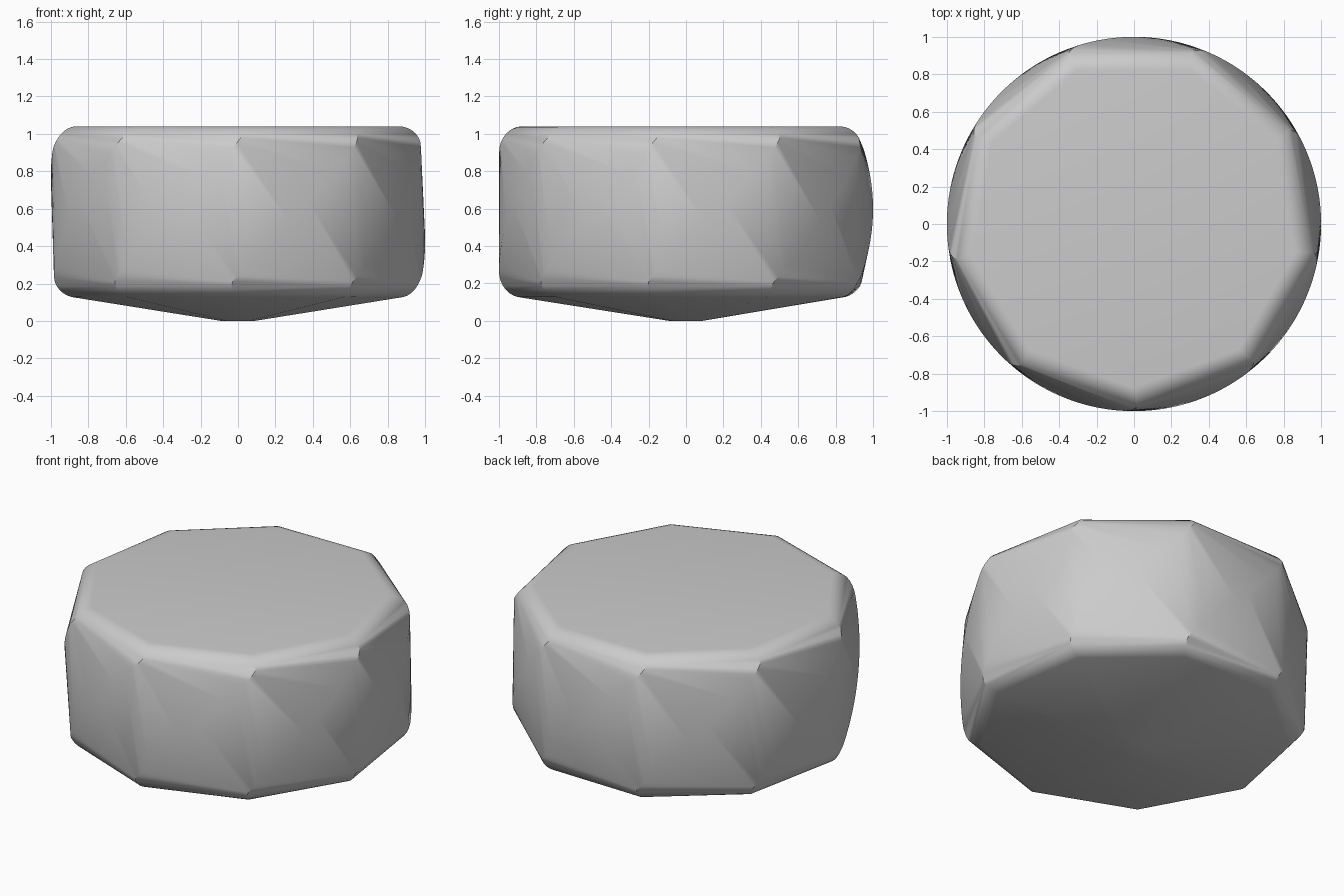
import bpy
import bmesh
from math import radians, sin, cos, pi

cube = bpy.data.objects.get("Cube")
if cube:
    bpy.data.objects.remove(cube)

SIDES = 9
TOP, RIM, ROUND_R, ROUND_Z = 1.04, 0.125, 0.125, 0.14


def ridge_angle(z):
    """Helical ridge, with the twist easing off at both rims."""
    return -88 - 57 * (0.985 - min(max(z, 0.2), 0.985))


# Ridge profile: rounded upper edge, straight flank, rounded lower edge
profile = []
for i in range(9):
    t = i / 8 * pi / 2
    r = 1 - ROUND_R * (1 - sin(t))
    drop = ROUND_Z * (1 - cos(t))
    turn = 2 * (1 - t / (pi / 2))
    profile.append((r, TOP - drop, ridge_angle(TOP - drop) - turn))
    profile.append((r, RIM + drop, ridge_angle(RIM + drop) + turn))
for i in range(1, 24):
    z = RIM + ROUND_Z + (TOP - RIM - 2 * ROUND_Z) * i / 24
    profile.append((1, z, ridge_angle(z)))
# Small flat tip under the shallow conical base
profile.append((0.09, 0, -92))

# Repeat the ridge around the axis and wrap a taut skin over it
bm = bmesh.new()
for r, z, angle in profile:
    for k in range(SIDES):
        a = radians(angle + 360 * k / SIDES)
        bm.verts.new((r * cos(a), r * sin(a), z))
hull = bmesh.ops.convex_hull(bm, input=bm.verts)
unused = {v for v in hull["geom_interior"] + hull["geom_unused"]
          if isinstance(v, bmesh.types.BMVert)}
bmesh.ops.delete(bm, geom=list(unused), context="VERTS")
bmesh.ops.dissolve_limit(bm, angle_limit=radians(0.3), verts=bm.verts, edges=bm.edges)
bmesh.ops.recalc_face_normals(bm, faces=bm.faces)

mesh = bpy.data.meshes.new("twisted_drum")
bm.to_mesh(mesh)
bm.free()
drum = bpy.data.objects.new("twisted_drum", mesh)
bpy.context.collection.objects.link(drum)

# Plain grey surface
grey = bpy.data.materials.new("plain_grey")
grey.use_nodes = True
colour = (0.6, 0.6, 0.6, 1)
grey.diffuse_color = colour
grey.node_tree.nodes["Principled BSDF"].inputs["Base Color"].default_value = colour
mesh.materials.append(grey)

bpy.context.view_layer.objects.active = drum
drum.select_set(True)
bpy.ops.object.shade_smooth_by_angle(angle=radians(30))
